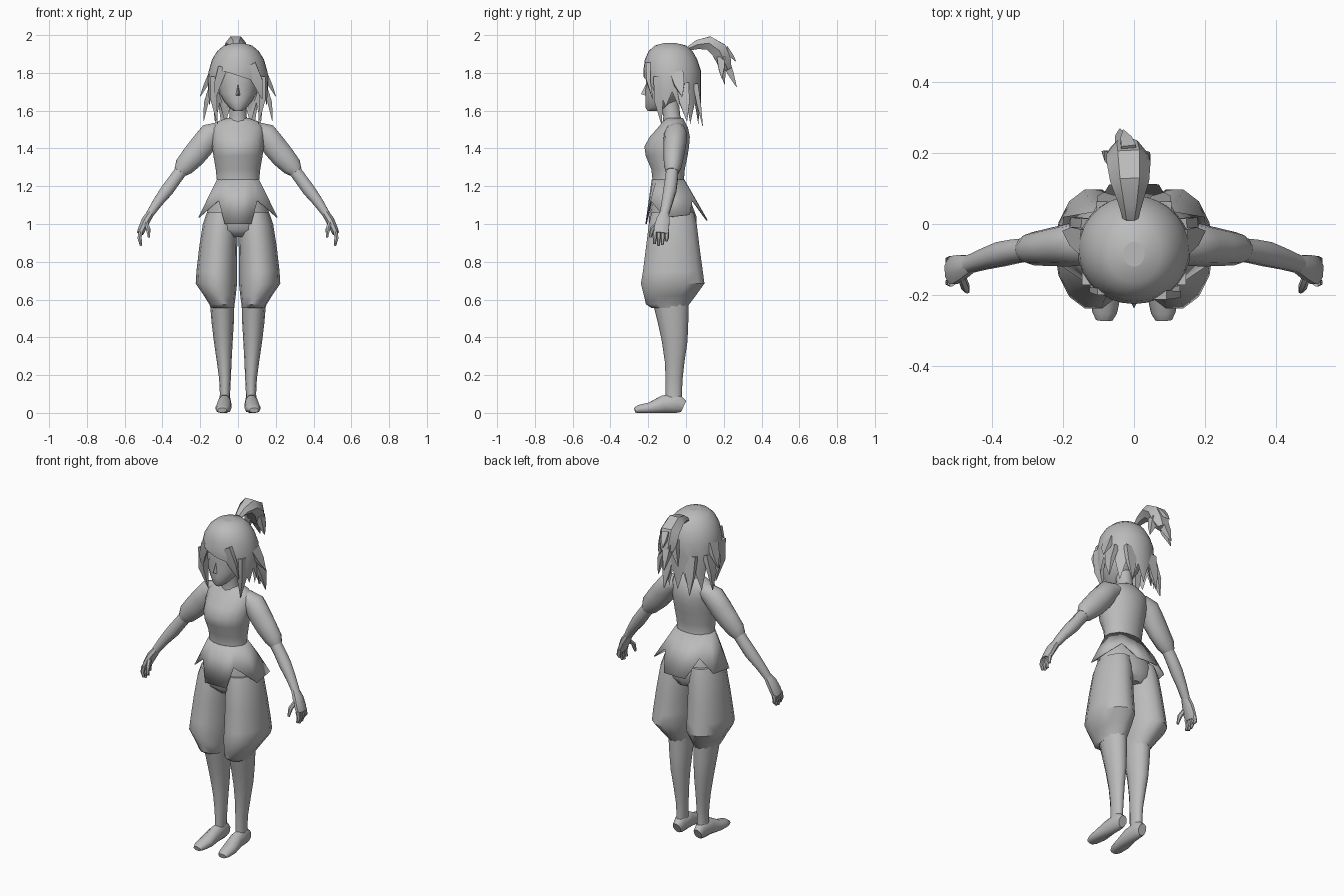
import bpy, math
from mathutils import Vector

clay = bpy.data.materials.new("plain_grey")
clay.diffuse_color = (0.5, 0.5, 0.5, 1)


def make(name, verts, faces, mirror=False, angle=50, thick=0):
    me = bpy.data.meshes.new(name)
    me.from_pydata([tuple(v) for v in verts], [], faces)
    me.materials.append(clay)
    me.polygons.foreach_set("use_smooth", [True] * len(me.polygons))
    me.set_sharp_from_angle(angle=math.radians(angle))
    ob = bpy.data.objects.new(name, me)
    bpy.context.collection.objects.link(ob)
    if thick:
        ob.modifiers.new("thickness", 'SOLIDIFY').thickness = thick
    if mirror:
        ob.modifiers.new("mirror", 'MIRROR')
    return ob


def strips(rows, n, caps=True):
    faces = [(r * n + k, r * n + (k + 1) % n, (r + 1) * n + (k + 1) % n, (r + 1) * n + k)
             for r in range(rows - 1) for k in range(n)]
    if caps:
        faces += [tuple(reversed(range(n))), tuple(range((rows - 1) * n, rows * n))]
    return faces


def stack(name, rings, n=16, mirror=False, angle=50):
    """Horizontal oval rings, bottom to top: z, x min, x max, y front, y back."""
    verts = []
    for z, x0, x1, y0, y1 in rings:
        for k in range(n):
            a = 2 * math.pi * k / n
            verts.append(((x0 + x1) / 2 + (x1 - x0) / 2 * math.cos(a),
                          (y0 + y1) / 2 + (y1 - y0) / 2 * math.sin(a), z))
    return make(name, verts, strips(len(rings), n), mirror, angle)


def tube(name, pts, ref, n=8, mirror=False, angle=50):
    """Tube along a path: x, y, z, radius across ref, radius along ref."""
    ps = [Vector(p[:3]) for p in pts]
    ref, verts = Vector(ref), []
    for i, p in enumerate(pts):
        d = (ps[min(i + 1, len(ps) - 1)] - ps[max(i - 1, 0)]).normalized()
        v = (ref - d * ref.dot(d)).normalized()
        u = v.cross(d)
        for k in range(n):
            a = 2 * math.pi * (k + 0.5) / n
            q = ps[i] + u * p[3] * math.cos(a) + v * p[4] * math.sin(a)
            q.z = max(q.z, 0)
            verts.append(q)
    return make(name, verts, strips(len(pts), n), mirror, angle)


def lock(name, base, tip, a, b, ref=(0, 1, 0), bulge=(0, 0, 0), mirror=False):
    mid = (Vector(base) + Vector(tip)) / 2 + Vector(bulge)
    return tube(name, [(*base, a, b), (*mid, a * .75, b * .75), (*tip, .002, .002)],
                ref, 4, mirror, 35)


# Torso and neck
stack("torso", [(z, -h, h, f, b) for z, h, f, b in [
    (1.16, .13, -.185, .01), (1.23, .112, -.178, -.01), (1.29, .118, -.185, -.005),
    (1.36, .13, -.215, .01), (1.41, .137, -.222, .018), (1.46, .138, -.195, .022),
    (1.51, .14, -.15, .012), (1.54, .115, -.125, -.005), (1.56, .06, -.11, -.015)]], 18)
stack("neck", [(z, -h, h, f, b) for z, h, f, b in [
    (1.53, .06, -.125, -.01), (1.57, .045, -.12, -.03), (1.66, .045, -.14, -.04)]], 12)

# Jacket hem: panels with four notches
half = [(0, -.215, 1.0), (.07, -.213, 1.0), (.103, -.188, 1.125), (.21, -.115, 1.035),
        (.2, .02, 1.05), (.115, .035, 1.125), (.07, .112, 1.02), (0, .115, 1.02)]
top = [(0, -.182), (.042, -.176), (.078, -.158), (.112, -.115),
       (.112, -.075), (.08, -.028), (.042, -.012), (0, -.008)]
hem = half + [(-x, y, z) for x, y, z in half[-2:0:-1]]
waist = [(x, y, 1.235) for x, y in top] + [(-x, y, 1.235) for x, y in top[-2:0:-1]]
make("jacket_hem", hem + waist, strips(2, len(hem), False), angle=40, thick=.005)

# Hips, baggy trousers, lower legs
stack("hips", [(z, -h, h, f, b) for z, h, f, b in [
    (.93, .09, -.15, .03), (.97, .155, -.195, .055), (1.04, .172, -.195, .055),
    (1.12, .145, -.185, .025), (1.2, .115, -.175, -.015)]], 16)
stack("trouser_leg", [
    (.555, .02, .145, -.185, .005), (.575, .018, .152, -.215, .02),
    (.62, .012, .18, -.226, .055), (.685, .005, .224, -.243, .102),
    (.75, .005, .22, -.232, .093), (.88, .004, .205, -.215, .075),
    (1.0, .002, .186, -.2, .06), (1.06, .01, .165, -.185, .045)], 14, True, 40)
stack("lower_leg", [
    (.05, .042, .1, -.11, -.018), (.1, .042, .096, -.108, -.022),
    (.18, .038, .1, -.108, -.018), (.27, .034, .112, -.112, -.008),
    (.38, .028, .128, -.128, .008), (.48, .022, .14, -.15, .012),
    (.6, .02, .15, -.18, .015)], 12, True)
tube("foot", [
    (.07, -.012, .035, .034, .026), (.07, -.045, .05, .055, .035),
    (.072, -.12, .045, .05, .037), (.078, -.19, .025, .032, .043),
    (.083, -.25, .019, .024, .035), (.084, -.271, .014, .014, .024)],
    (1, 0, 0), 10, True)

# Arms: puffed sleeve, forearm, hand
tube("sleeve", [
    (.09, -.055, 1.5, .045, .05), (.145, -.055, 1.475, .065, .062),
    (.19, -.06, 1.415, .068, .06), (.235, -.065, 1.36, .066, .054),
    (.285, -.07, 1.305, .056, .047), (.308, -.073, 1.275, .036, .035)],
    (0, 1, 0), 10, True)
tube("forearm", [
    (.28, -.07, 1.31, .036, .034), (.335, -.077, 1.235, .036, .036),
    (.375, -.085, 1.18, .037, .037), (.425, -.1, 1.115, .029, .031),
    (.468, -.115, 1.05, .022, .026)], (0, 1, 0), 8, True)
tube("palm", [
    (.46, -.113, 1.062, .021, .025), (.487, -.122, 1.02, .025, .038),
    (.508, -.13, .975, .022, .043), (.518, -.133, .95, .019, .04)],
    (0, 1, 0), 8, True)
for i in range(4):
    y = -.165 + i * .021
    end = (.895, .885, .89, .91)[i]
    tube("finger", [(.515, y, .96, .013, .012), (.522, y, .925, .012, .011),
                    (.513, y - .002, end, .007, .007)], (0, 1, 0), 6, True)
tube("thumb", [(.488, -.145, 1.01, .012, .012), (.476, -.178, .975, .013, .013),
               (.471, -.19, .93, .007, .007)], (0, 1, 0), 6, True)

# Head with nose
stack("head", [(z, -h, h, f, b) for z, h, f, b in [
    (1.597, .022, -.204, -.15), (1.615, .045, -.214, -.1), (1.65, .075, -.216, -.05),
    (1.69, .097, -.217, -.01), (1.74, .108, -.213, .02), (1.8, .115, -.216, .03),
    (1.88, .1, -.19, .02)]], 18)
make("nose", [(0, -.212, 1.74), (-.016, -.208, 1.678), (.016, -.208, 1.678),
              (0, -.238, 1.688)], [(0, 1, 3), (0, 3, 2), (1, 2, 3)])

# Hair cap: smooth crown, swept fringe, jagged lower edge
N = 28


def edge_height(k):
    a = abs((k + N / 2) % N - N / 2) * 360 / N      # degrees away from the front
    if a < 40:
        return 1.785 - .05 * math.sin(2 * math.pi * k / N)
    if a < 60:
        return 1.70
    if a < 125:
        return (1.62, 1.70)[k % 2]
    return (1.53, 1.64)[k % 2]


crown = [(1.957, .03, -.12, -.05), (1.945, .075, -.165, .0), (1.915, .11, -.198, .035),
         (1.87, .138, -.218, .06), (1.81, .155, -.226, .08)]
verts = []
for row in range(len(crown) + 3):
    z, h, f, b = crown[min(row, len(crown) - 1)]
    t = (row - len(crown) + 1) / 3
    for k in range(N):
        a = 2 * math.pi * k / N
        zz = z if t <= 0 else z + (edge_height(k) - z) * t
        grow = 1 + .035 * max(t, 0) * (1 - max(t, 0)) * 4
        verts.append((h * grow * math.sin(a), (f + b) / 2 - (b - f) / 2 * math.cos(a), zz))
cap = strips(len(crown) + 3, N, False) + [tuple(range(N))]
make("hair_cap", verts, cap, angle=60)

# Loose locks around the face and neck
lock("front_lock", (.125, -.14, 1.78), (.108, -.13, 1.53), .03, .045, bulge=(.012, -.01, 0), mirror=True)
lock("side_lock_upper", (.14, -.05, 1.8), (.2, -.02, 1.675), .02, .05, mirror=True)
lock("side_lock_lower", (.135, -.02, 1.74), (.182, .005, 1.545), .022, .05, bulge=(.01, 0, 0), mirror=True)
lock("nape_lock", (.07, .05, 1.74), (.085, .088, 1.52), .02, .05, (1, 0, 0), mirror=True)
lock("swept_fringe", (.06, -.2, 1.84), (.128, -.175, 1.66), .018, .05, (1, 0, 0), (.012, -.01, 0))
lock("parted_fringe", (-.08, -.19, 1.83), (-.122, -.165, 1.66), .014, .035, (1, 0, 0), (-.006, -.008, 0))

# Ponytail with split ends
tube("ponytail", [
    (-.01, .015, 1.93, .014, .022), (-.01, .06, 1.95, .028, .035),
    (-.012, .12, 1.958, .042, .055), (-.015, .175, 1.92, .05, .062),
    (-.02, .2, 1.865, .045, .058), (-.025, .22, 1.82, .025, .04)],
    (1, 0, 0), 6, angle=35)
lock("tail_end_long", (-.03, .2, 1.88), (-.04, .268, 1.725), .032, .035, (1, 0, 0))
lock("tail_end_side", (-.045, .18, 1.88), (-.09, .205, 1.74), .03, .03, (1, 0, 0))
lock("tail_end_short", (.015, .185, 1.88), (.045, .19, 1.77), .03, .03, (1, 0, 0))
lock("tail_end_outer", (-.015, .21, 1.93), (-.03, .265, 1.86), .02, .03, (1, 0, 0))
